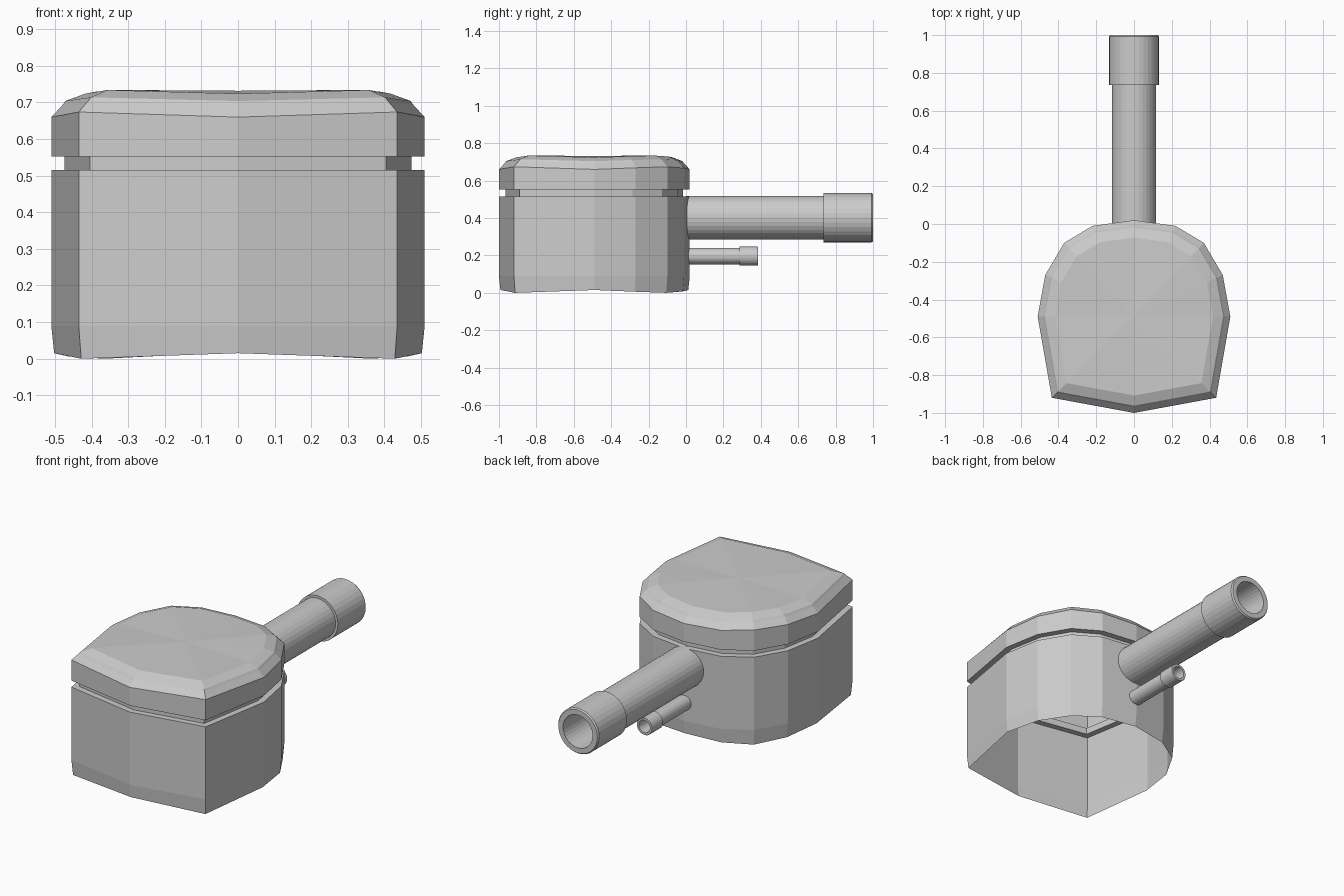
import bpy, bmesh, math

if "Cube" in bpy.data.objects:
    bpy.data.objects.remove(bpy.data.objects["Cube"])

CY = -0.49  # middle of the turret footprint

# Half footprint from back to front: x, y, and a small height wave (+1 corner, -1 side middle)
HALF = [(0, 0.02, -1), (0.22, -0.01, 0), (0.37, -0.10, 1), (0.47, -0.27, 0.2),
        (0.51, -0.49, -1), (0.435, -0.92, 1), (0, -1.0, -1)]
OUTLINE = HALF + [(-x, y, w) for x, y, w in HALF[-2:0:-1]]


def make_object(name, bm):
    bmesh.ops.recalc_face_normals(bm, faces=bm.faces)
    mesh = bpy.data.meshes.new(name)
    bm.to_mesh(mesh)
    bm.free()
    obj = bpy.data.objects.new(name, mesh)
    bpy.context.collection.objects.link(obj)
    return obj


def bridge(bm, rings):
    n = len(rings[0])
    for a, b in zip(rings, rings[1:]):
        for i in range(n):
            j = (i + 1) % n
            bm.faces.new((a[i], a[j], b[j], b[i]))


def shell(name, levels, cap_z):
    """Stack scaled footprints: (scale, height, wave amount)."""
    bm = bmesh.new()
    rings = [[bm.verts.new((x * s, CY + (y - CY) * s, z + amp * w))
              for x, y, w in OUTLINE] for s, z, amp in levels]
    bridge(bm, rings)
    top = rings[-1]
    centre = bm.verts.new((0, CY, cap_z))
    for i in range(len(top)):
        bm.faces.new((top[i], top[(i + 1) % len(top)], centre))
    return make_object(name, bm)


def tube(name, profile, z, sides):
    """Turn a (y, radius) profile around the y direction; the last ring is closed."""
    bm = bmesh.new()
    rings = [[bm.verts.new((r * math.cos(2 * math.pi * i / sides), y,
                            z + r * math.sin(2 * math.pi * i / sides)))
              for i in range(sides)] for y, r in profile]
    bridge(bm, rings)
    bm.faces.new(rings[-1])
    return make_object(name, bm)


# Turret shell: open bottom, wall, recessed groove, bevelled lid
shell("turret_shell", [
    (0.985, 0.0075, -0.0075), (1, 0.09, 0), (1, 0.515, 0),
    (0.93, 0.515, 0), (0.93, 0.553, 0),
    (1, 0.553, 0), (1, 0.667, 0.007),
    (0.94, 0.699, 0.006), (0.925, 0.709, 0.005), (0.82, 0.729, 0.005)], 0.732)

# Main gun barrel with thicker hollow muzzle
tube("main_barrel", [(0.0, 0.117), (0.735, 0.117), (0.735, 0.132), (0.992, 0.132),
                     (1.0, 0.126), (1.0, 0.096), (0.75, 0.09)], 0.402, 32)

# Small gun barrel below it
tube("small_barrel", [(0.0, 0.044), (0.285, 0.044), (0.285, 0.051), (0.382, 0.051),
                      (0.385, 0.049), (0.385, 0.036), (0.29, 0.034)], 0.196, 32)
